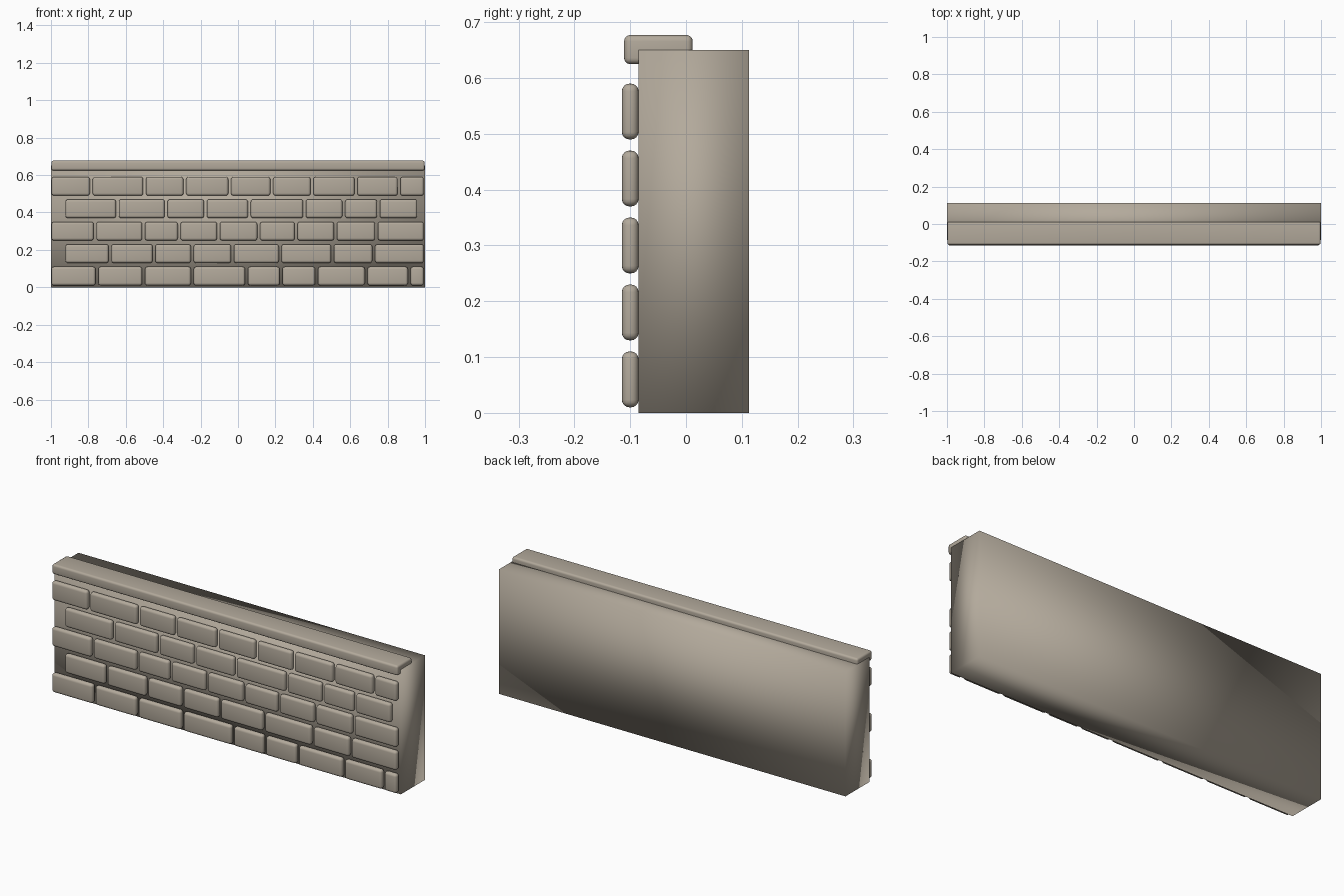
import bpy

cube = bpy.data.objects.get("Cube")
if cube:
    bpy.data.objects.remove(cube, do_unlink=True)

stone = bpy.data.materials.new("warm grey stone")
stone.use_nodes = True
colour = (0.45, 0.40, 0.33, 1)
stone.diffuse_color = colour
stone.node_tree.nodes["Principled BSDF"].inputs["Base Color"].default_value = colour


def block(name, x, y, z, bevel=0.0):
    """Box between the (low, high) pairs x, y and z, with optional rounded edges."""
    spans = (x, y, z)
    bpy.ops.mesh.primitive_cube_add(size=1, location=[(a + b) / 2 for a, b in spans])
    ob = bpy.context.object
    ob.name = name
    ob.scale = [b - a for a, b in spans]
    bpy.ops.object.transform_apply(location=False, rotation=False, scale=True)
    ob.data.materials.append(stone)
    bpy.ops.object.shade_smooth()
    if bevel:
        mod = ob.modifiers.new("rounded edges", "BEVEL")
        mod.width = bevel
        mod.segments = 4
        mod.limit_method = "NONE"
    return ob


# Wall body, with soft shading across its corners
block("wall_body", (-1, 1), (-0.085, 0.113), (0, 0.65))

# Coping along the top of the front
block("coping", (-0.998, 0.998), (-0.111, 0.012), (0.625, 0.677), 0.011)

# Brick courses from the bottom up: left edges, then the end of the course
GAP = 0.015
courses = [
    (-1.0, -0.75, -0.5, -0.24, 0.05, 0.235, 0.425, 0.69, 0.92, 1.005),
    (-0.925, -0.68, -0.445, -0.24, -0.025, 0.23, 0.51, 0.73, 1.005),
    (-1.0, -0.76, -0.5, -0.31, -0.1, 0.115, 0.315, 0.525, 0.745, 1.005),
    (-0.925, -0.64, -0.38, -0.17, 0.065, 0.36, 0.57, 0.755, 0.97),
    (-1.0, -0.78, -0.495, -0.28, -0.04, 0.185, 0.4, 0.635, 0.865, 1.005),
]
for row, edges in enumerate(courses):
    z = 0.01 + 0.12 * row
    for i, (left, right) in enumerate(zip(edges, edges[1:])):
        block(f"brick_{row + 1}_{i + 1}", (left + 0.003, right - GAP + 0.003),
              (-0.115, -0.085), (z, z + 0.1), 0.0135)
